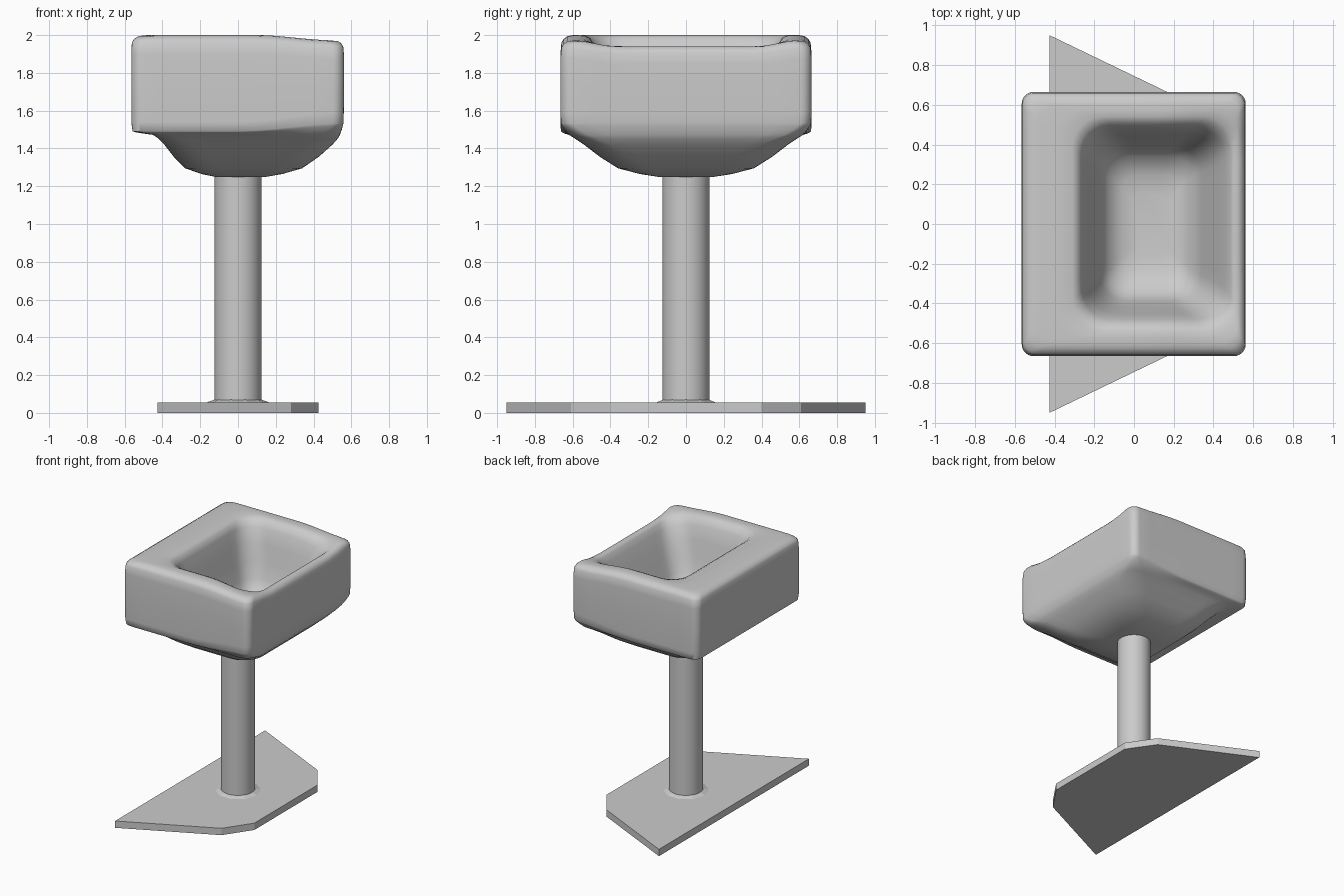
import bpy, bmesh, math

if "Cube" in bpy.data.objects:
    bpy.data.objects.remove(bpy.data.objects["Cube"])


def finish(name, bm, angle=None):
    bmesh.ops.recalc_face_normals(bm, faces=bm.faces)
    me = bpy.data.meshes.new(name)
    bm.to_mesh(me)
    bm.free()
    ob = bpy.data.objects.new(name, me)
    bpy.context.collection.objects.link(ob)
    if angle:
        bpy.ops.object.select_all(action='DESELECT')
        ob.select_set(True)
        bpy.context.view_layer.objects.active = ob
        bpy.ops.object.shade_smooth_by_angle(angle=math.radians(angle))
    return ob


def loft(name, rings, angle):
    """Skin closed rings of equal point count and cap both ends."""
    bm = bmesh.new()
    loops = [[bm.verts.new(p) for p in ring] for ring in rings]
    n = len(loops[0])
    for a, b in zip(loops, loops[1:]):
        for i in range(n):
            j = (i + 1) % n
            bm.faces.new((a[i], a[j], b[j], b[i]))
    bm.faces.new(loops[0])
    bm.faces.new(loops[-1])
    return finish(name, bm, angle)


def circle(r, z, n):
    return [(r * math.cos(math.tau * i / n), r * math.sin(math.tau * i / n), z) for i in range(n)]


def smooth(a, b, v):
    t = max(0, min(1, (v - a) / (b - a)))
    return t * t * (3 - 2 * t)


def basin_ring(x0, x1, h, z):
    """Rounded rectangle; the rim dips and the lower edge rises toward +x."""
    cx, hx = (x0 + x1) / 2, (x1 - x0) / 2
    r = .06 + .09 * smooth(.56, .42, hx) if hx > .3 else .5 * hx
    drop = .06 * smooth(1.6, 1.98, z)
    lift = .05 * smooth(1.46, 1.5, z) * smooth(1.9, 1.55, z) if x0 < -.45 else 0
    corners, pts = [], []
    for k, (sx, sy) in enumerate(((1, 1), (-1, 1), (-1, -1), (1, -1))):
        turn = [math.pi / 2 * (k + i / 6) for i in range(7)]
        corners.append([(cx + sx * (hx - r) + r * math.cos(a),
                         sy * (h - r) + r * math.sin(a)) for a in turn])
    for k in range(4):
        pts += corners[k]
        (ax, ay), (bx, by) = corners[k][-1], corners[(k + 1) % 4][0]
        pts += [(ax + (bx - ax) * i / 10, ay + (by - ay) * i / 10) for i in range(1, 10)]
    return [(x, y, z - drop * smooth(.1, .5, x) * (1 - .55 * smooth(.38, .6, abs(y)))
             + lift * smooth(0, .56, x)) for x, y in pts]


# Base plate: mirrored half outline
half = [(-.425, .95), (.28, .61), (.425, .4)]
outline = half + [(x, -y) for x, y in reversed(half)]
loft("base_plate", [[(x, y, z) for x, y in outline] for z in (0, .055)], None)

# Pedestal and its faceted collar
loft("pedestal", [circle(.125, z, 32) for z in (.05, 1.3)], 40)
loft("floor_collar", [circle(.18, .05, 10), circle(.125, .07, 10)], None)

# Basin sections from underside to bowl floor: x0, x1, half depth, z
sections = [
    (-.12, .15, .15, 1.25), (-.28, .34, .36, 1.295), (-.39, .50, .54, 1.42),
    (-.45, .54, .62, 1.472), (-.54, .555, .655, 1.485), (-.565, .56, .665, 1.54),
    (-.565, .562, .665, 1.90), (-.55, .55, .648, 1.98), (-.48, .52, .60, 2.0),
    (-.31, .50, .54, 2.0), (-.26, .46, .48, 1.94), (-.20, .38, .42, 1.70),
    (-.13, .29, .34, 1.48), (0, .17, .16, 1.43)]


def densify(rows):
    """One in-between section per gap, on a smooth spline kept within its ends."""
    out = []
    for i in range(len(rows) - 1):
        p, a, b, q = rows[max(i - 1, 0)], rows[i], rows[i + 1], rows[min(i + 2, len(rows) - 1)]
        out += [a, tuple(max(min(v, w), min(max(v, w), (9 * (v + w) - u - s) / 16))
                         for u, v, w, s in zip(p, a, b, q))]
    return out + [rows[-1]]


loft("basin", [basin_ring(*s) for s in densify(sections)], 60)
